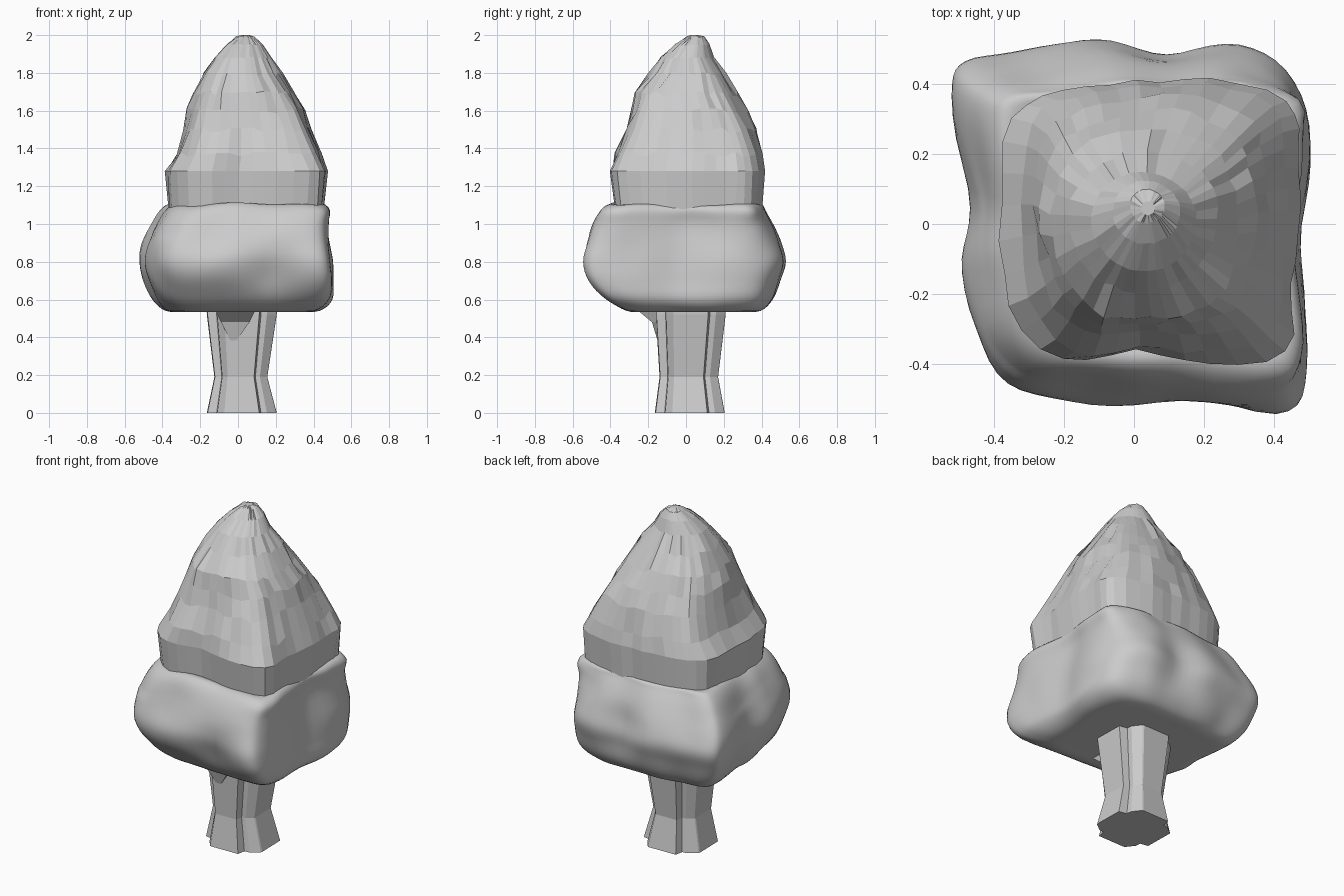
import bpy, bmesh, math, random
from mathutils import Vector, noise

random.seed(4)
cube = bpy.data.objects.get("Cube")
if cube:
    bpy.data.objects.remove(cube)

grey = bpy.data.materials.new("light grey")
grey.use_nodes = True
grey.diffuse_color = (0.6, 0.6, 0.6, 1)
grey.node_tree.nodes["Principled BSDF"].inputs["Base Color"].default_value = (0.6, 0.6, 0.6, 1)


def spline(points, steps, closed):
    """Catmull-Rom samples through a list of tuples."""
    pts = [Vector(p) for p in points]
    n, out = len(pts), []
    for i in range(n if closed else n - 1):
        ids = [i - 1, i, i + 1, i + 2]
        a, b, c, d = [pts[k % n] if closed else pts[min(max(k, 0), n - 1)] for k in ids]
        for s in range(steps):
            t = s / steps
            out.append(0.5 * (2 * b + (c - a) * t + (2 * a - 5 * b + 4 * c - d) * t * t
                              + (3 * b - a - 3 * c + d) * t ** 3))
    return out if closed else out + [pts[-1]]


def loft(name, rings):
    """Skin a stack of equal-length rings and cap both ends."""
    bm = bmesh.new()
    rows = [[bm.verts.new(p) for p in ring] for ring in rings]
    n = len(rows[0])
    for low, high in zip(rows, rows[1:]):
        for i in range(n):
            j = (i + 1) % n
            bm.faces.new((low[i], low[j], high[j], high[i]))
    bm.faces.new(rows[0][::-1])
    bm.faces.new(rows[-1])
    bmesh.ops.recalc_face_normals(bm, faces=bm.faces[:])
    mesh = bpy.data.meshes.new(name)
    bm.to_mesh(mesh)
    bm.free()
    mesh.materials.append(grey)
    obj = bpy.data.objects.new(name, mesh)
    bpy.context.collection.objects.link(obj)
    return obj


def fit(p, x0, x1, y0, y1):
    """Map a point of the unit outline into the given extents."""
    return (x0 + x1) / 2 + p.x * (x1 - x0) / 2, (y0 + y1) / 2 + p.y * (y1 - y0) / 2


# Trunk: square column with notched corners, waisted above the foot
corner = [(1, -0.45), (0.98, 0.5), (0.72, 0.55), (0.7, 0.72), (0.5, 0.98)]
outline = []
for k in range(4):
    for x, y in corner:
        for _ in range(k):
            x, y = -y, x
        outline.append(Vector((x, y, 0)))
trunk_levels = [(0, -0.165, 0.205, -0.165, 0.205), (0.19, -0.125, 0.155, -0.14, 0.17),
                (0.52, -0.165, 0.205, -0.16, 0.21), (0.64, -0.17, 0.21, -0.16, 0.21)]
loft("trunk", [[(*fit(p, *lv[1:]), lv[0]) for p in outline] for lv in trunk_levels])

# Branch stub: small wedge under the foliage at the front
loft("branch_stub", [[(x0, y, z), (x1, y, z), (x1 * 0.9, -0.1, z), (x0 * 0.9, -0.1, z)]
                     for z, x0, x1, y in [(0.38, -0.04, -0.01, -0.15),
                                          (0.48, -0.09, 0.06, -0.18),
                                          (0.58, -0.14, 0.11, -0.3)]])

# Lower foliage: pillowy rounded block with uneven sides
block = [(1, 0.35), (0.9, 0.78), (0.6, 0.97), (0.2, 0.97), (-0.2, 1), (-0.6, 0.93),
         (-0.92, 0.87), (-1, 0.68), (-0.95, 0.1), (-0.94, -0.25), (-0.8, -0.72),
         (-0.45, -0.92), (0.15, -0.96), (0.8, -1), (0.96, -0.8), (0.95, -0.3)]
plan = spline([(x, y, 0) for x, y in block], 5, True)
levels = [(0.535, -0.28, 0.3, -0.22, 0.3), (0.54, -0.38, 0.42, -0.31, 0.4),
          (0.6, -0.45, 0.5, -0.42, 0.46), (0.7, -0.5, 0.515, -0.51, 0.5),
          (0.8, -0.52, 0.51, -0.545, 0.535), (0.9, -0.505, 0.5, -0.525, 0.51),
          (1.0, -0.455, 0.49, -0.49, 0.465), (1.07, -0.41, 0.49, -0.45, 0.43),
          (1.1, -0.37, 0.46, -0.4, 0.41), (1.09, -0.32, 0.4, -0.34, 0.36)]
# hollows and swellings: centre, radius, depth
dents = [((0.22, -0.54, 0.74), 0.14, 0.05), ((-0.15, -0.54, 0.98), 0.13, 0.025),
         ((0.52, 0.05, 0.99), 0.16, 0.035), ((0.52, 0.0, 0.76), 0.16, 0.025),
         ((0.1, 0.52, 0.85), 0.15, 0.04), ((-0.5, 0.05, 0.88), 0.15, 0.04),
         ((0.47, 0.33, 1.06), 0.06, -0.03)]
rings = []
for lv in spline(levels, 4, False):
    ring = []
    for p in plan:
        x, y = fit(p, *lv[1:])
        pos = Vector((x, y, lv[0]))
        out = Vector((x, y, 0)).normalized()
        push = 0.018 * noise.noise(pos * 5)
        for c, r, depth in dents:
            push -= depth * math.exp(-((pos - Vector(c)).length / r) ** 2)
        pos += out * push
        if lv[0] > 0.95:
            pos.z += 0.025 * noise.noise(Vector((x, y, 3)) * 4)
        ring.append(pos)
    rings.append(ring)
lower = loft("lower_foliage", rings)

# Upper foliage: faceted crown, square at the skirt and rounder to the tip
crown = [(1, 0.05), (0.98, 0.5), (0.94, 0.85), (0.4, 1), (-0.1, 0.97), (-0.6, 0.92),
         (-0.95, 0.72), (-1, 0.1), (-0.97, -0.6), (-0.6, -0.98), (-0.1, -0.92),
         (0.4, -1), (0.92, -0.92), (0.97, -0.45)]
plan = spline([(x, y, 0) for x, y in crown], 3, True)
levels = [(1.04, -0.36, 0.45, -0.37, 0.4), (1.28, -0.375, 0.47, -0.4, 0.42),
          (1.37, -0.325, 0.435, -0.375, 0.41), (1.5, -0.285, 0.39, -0.33, 0.37),
          (1.6, -0.265, 0.35, -0.295, 0.325), (1.69, -0.24, 0.305, -0.275, 0.275),
          (1.79, -0.185, 0.235, -0.2, 0.21), (1.88, -0.125, 0.18, -0.135, 0.15),
          (1.95, -0.06, 0.135, -0.06, 0.125), (1.99, -0.01, 0.09, 0.0, 0.1),
          (2.0, 0.02, 0.06, 0.025, 0.065)]
rings = []
for k, lv in enumerate(levels):
    blend = min(1, max(0, (lv[0] - 1.25) / 0.6))
    amount = 0 if k in (0, len(levels) - 1) else 0.012 if lv[0] < 1.85 else 0.004
    ring = []
    for p in plan:
        x, y = fit(p.lerp(p.normalized(), blend), *lv[1:])
        pos = Vector((x, y, lv[0]))
        out = Vector((x - 0.04, y - 0.03, 0)).normalized()
        pos += out * amount * (1.6 * noise.noise(pos * 6) + random.uniform(-0.5, 0.5))
        pos.z += amount * random.uniform(-1.2, 1.2) if k > 1 else 0
        ring.append(pos)
    rings.append(ring)
loft("upper_foliage", rings)

# Smooth shading on the soft lower foliage only
bpy.ops.object.select_all(action="DESELECT")
lower.select_set(True)
bpy.context.view_layer.objects.active = lower
bpy.ops.object.shade_smooth_by_angle(angle=math.radians(35))
